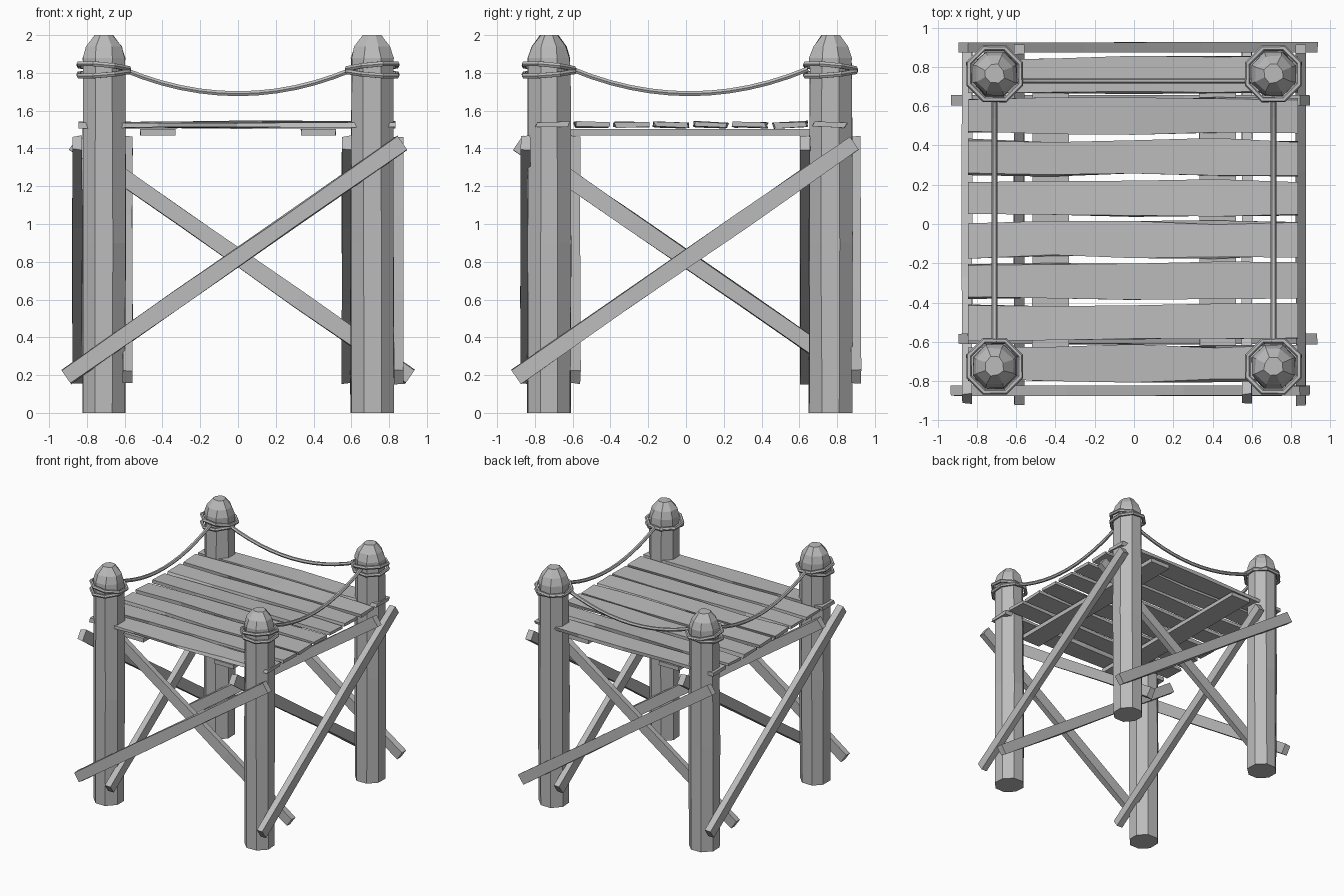
import bpy, bmesh, math, random
from mathutils import Vector, Matrix

random.seed(4)
if "Cube" in bpy.data.objects:
    bpy.data.objects.remove(bpy.data.objects["Cube"])

grey = bpy.data.materials.new("plain_grey")
grey.use_nodes = True
colour = (0.5, 0.5, 0.5, 1)
grey.diffuse_color = colour
grey.node_tree.nodes["Principled BSDF"].inputs["Base Color"].default_value = colour


def finish(name, bm):
    bmesh.ops.recalc_face_normals(bm, faces=bm.faces[:])
    mesh = bpy.data.meshes.new(name)
    bm.to_mesh(mesh)
    bm.free()
    mesh.materials.append(grey)
    obj = bpy.data.objects.new(name, mesh)
    bpy.context.collection.objects.link(obj)
    return obj


def skin(name, rings, closed=False):
    """Join equal rings of points into a tube, capped unless closed."""
    bm = bmesh.new()
    loops = [[bm.verts.new(p) for p in ring] for ring in rings]
    n = len(loops[0])
    pairs = list(zip(loops, loops[1:]))
    if closed:
        pairs.append((loops[-1], loops[0]))
    else:
        bm.faces.new(loops[0])
        bm.faces.new(loops[-1])
    for a, b in pairs:
        for i in range(n):
            j = (i + 1) % n
            bm.faces.new((a[i], a[j], b[j], b[i]))
    return finish(name, bm)


def board(name, start, end, side, width, thick, cuts, rough):
    """Rough-hewn board; side is the direction of its width."""
    start, end = Vector(start), Vector(end)
    along = (end - start).normalized()
    side = Vector(side)
    side = (side - along * side.dot(along)).normalized()
    up = along.cross(side)
    rings = []
    for k in range(cuts + 1):
        centre = start.lerp(end, k / cuts)
        ring = []
        for s, u in ((-1, -1), (1, -1), (1, 1), (-1, 1)):
            w = s * (width / 2 + random.uniform(-rough, rough))
            t = u * (thick / 2 + random.uniform(-rough, rough) * 0.4)
            ring.append(centre + side * w + up * t)
        rings.append(ring)
    return skin(name, rings)


def tube(name, points, radius, closed=False, sides=6):
    """Rope following a list of points."""
    rings = []
    n = len(points)
    for i, p in enumerate(points):
        a = points[(i - 1) % n] if closed or i else p
        b = points[(i + 1) % n] if closed or i < n - 1 else p
        d = (b - a).normalized()
        u = d.cross(Vector((0, 0, 1))).normalized()
        v = u.cross(d)
        angles = [math.tau * k / sides for k in range(sides)]
        rings.append([p + (u * math.cos(t) + v * math.sin(t)) * radius for t in angles])
    return skin(name, rings, closed)


def octagon(x, y, z, r, wobble=0.0):
    return [Vector((x + r * math.cos(t) + random.uniform(-wobble, wobble),
                    y + r * math.sin(t) + random.uniform(-wobble, wobble), z))
            for t in [math.pi * (k + 0.5) / 4 for k in range(8)]]


FRONT, BACK, SIDE = -0.725, 0.765, 0.71

# Posts with faceted domed tops, each bound by two tilted rope rings
profile = ((0, 0.122), (0.9, 0.124), (1.82, 0.12), (1.88, 0.12), (1.94, 0.1), (2.0, 0.05))
for depth, y in (("front", FRONT), ("back", BACK)):
    for hand, x in (("right", -SIDE), ("left", SIDE)):
        label = depth + "_" + hand
        skin(label + "_post", [octagon(x, y, z, r, 0.004) for z, r in profile])
        for i, (z, tilt) in enumerate(((1.8, 0.12), (1.83, -0.14))):
            turn = Matrix.Rotation(tilt, 3, Vector((1, 1 if x > 0 else -1, 0)))
            ring = [turn @ p + Vector((x, y, z)) for p in octagon(0, 0, 0, 0.142)]
            tube(f"{label}_rope_ring_{i + 1}", ring, 0.015, closed=True)


# Sagging ropes on both sides and the back
def sag(name, a, b, segments=12):
    points = []
    for k in range(segments + 1):
        t = k / segments
        p = Vector(a).lerp(Vector(b), t)
        p.z -= 0.13 * 4 * t * (1 - t)
        points.append(p)
    tube(name, points, 0.015)


rope_z = 1.82
for hand, x in (("right", -SIDE), ("left", SIDE)):
    sag(hand + "_rope", (x, FRONT + 0.12, rope_z), (x, BACK - 0.12, rope_z))
sag("back_rope", (-SIDE + 0.1, 0.73, rope_z), (SIDE - 0.1, 0.73, rope_z))

# Deck planks
for i in range(8):
    y = -0.71 + 0.21 * i
    warp = random.uniform(-0.006, 0.006)
    tip = random.uniform(-0.06, 0.06)
    board(f"deck_plank_{i + 1}", (-0.845, y, 1.525 + warp), (0.835, y, 1.525 - warp),
          (0, 1, tip), 0.175, 0.026, 4, 0.011)

# Joists under the deck
for hand, x in (("right", -0.425), ("left", 0.425)):
    board(hand + "_joist", (x, -0.8, 1.485), (x, 0.84, 1.485), (1, 0, 0), 0.185, 0.035, 1, 0.003)

# Crossed braces: an outer and an inner one on every face
low, high = 0.19, 1.43
for label, y, rising in (("front_outer", -0.85, 1), ("front_inner", -0.585, -1),
                         ("back_inner", 0.63, 1), ("back_outer", 0.9, -1)):
    board(label + "_brace", (-0.91 * rising, y, low), (0.87 * rising, y, high),
          (0, 0, 1), 0.085, 0.052, 3, 0.006)
for label, x, rising in (("left_outer", 0.85, 1), ("left_inner", 0.575, -1),
                         ("right_inner", -0.585, 1), ("right_outer", -0.85, -1)):
    board(label + "_brace", (x, -0.9 * rising, low), (x, 0.89 * rising, high),
          (0, 0, 1), 0.085, 0.052, 3, 0.006)
